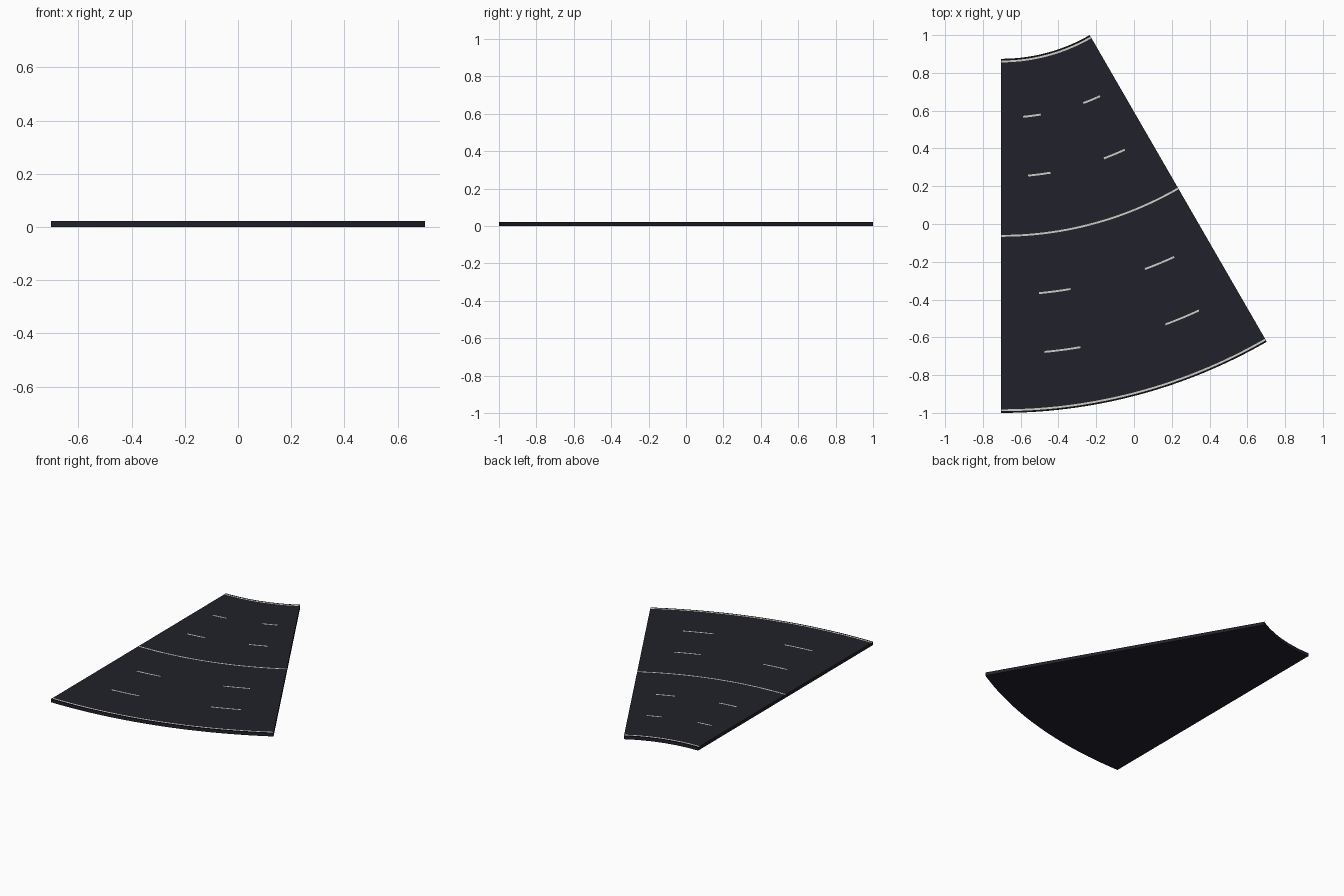
import bpy, bmesh, math

if "Cube" in bpy.data.objects:
    bpy.data.objects.remove(bpy.data.objects["Cube"])

R_OUT = 2.812            # outer radius of the curve
R_IN = R_OUT / 3         # inner radius
CX, CY = -R_OUT / 4, R_OUT - 1.0   # centre of the curve
TOP = 0.022              # slab thickness
LINE = 0.010             # painted line width


def material(name, rgb):
    m = bpy.data.materials.new(name)
    m.diffuse_color = (*rgb, 1)
    m.use_nodes = True
    m.node_tree.nodes["Principled BSDF"].inputs["Base Color"].default_value = m.diffuse_color
    return m


asphalt = material("dark asphalt", (0.0155, 0.0150, 0.0235))
edge = material("black edge", (0.006, 0.006, 0.009))
paint = material("off white paint", (0.62, 0.61, 0.56))


def sector(name, r0, r1, a0, a1, z0, z1, mat):
    """Solid ring sector; angles in degrees measured from straight down (-y)."""
    bm = bmesh.new()
    n = max(4, round(a1 - a0) * 2)
    rows = []
    for i in range(n + 1):
        a = math.radians(a0 + (a1 - a0) * i / n)
        s, c = math.sin(a), math.cos(a)
        rows.append([bm.verts.new((CX + r * s, CY - r * c, z))
                     for r, z in ((r0, z0), (r1, z0), (r1, z1), (r0, z1))])
    for p, q in zip(rows, rows[1:]):
        for k in range(4):
            bm.faces.new((p[k], p[(k + 1) % 4], q[(k + 1) % 4], q[k]))
    bm.faces.new(rows[0])
    bm.faces.new(rows[-1][::-1])
    bmesh.ops.recalc_face_normals(bm, faces=bm.faces)
    me = bpy.data.meshes.new(name)
    bm.to_mesh(me)
    bm.free()
    me.materials.append(mat)
    ob = bpy.data.objects.new(name, me)
    bpy.context.collection.objects.link(ob)
    return ob


# Road slab
sector("road_slab", R_IN, R_OUT, 0, 30, 0, TOP, asphalt)

# Thin dark strips outside the border lines
GAP = 0.009
plate = (TOP, TOP + 0.0005)
sector("inner_edge_strip", R_IN, R_IN + GAP, 0, 30, *plate, edge)
sector("outer_edge_strip", R_OUT - GAP, R_OUT, 0, 30, *plate, edge)

# Solid border and centre lines
mid = 2 * R_IN
for name, r in (("inner_border_line", R_IN + GAP + LINE / 2),
                ("centre_line", mid),
                ("outer_border_line", R_OUT - GAP - LINE / 2)):
    sector(name, r - LINE / 2, r + LINE / 2, 0, 30, *plate, paint)

# Lane dashes: two per lane boundary, mirrored about the middle angle
for lane in (1, 2, 4, 5):
    r = R_IN * (1 + lane / 3)
    for side, a in (("left", 5.25), ("right", 20.35)):
        sector(f"lane_dash_{lane}_{side}", r - LINE / 2, r + LINE / 2,
               a, a + 4.4, *plate, paint)
